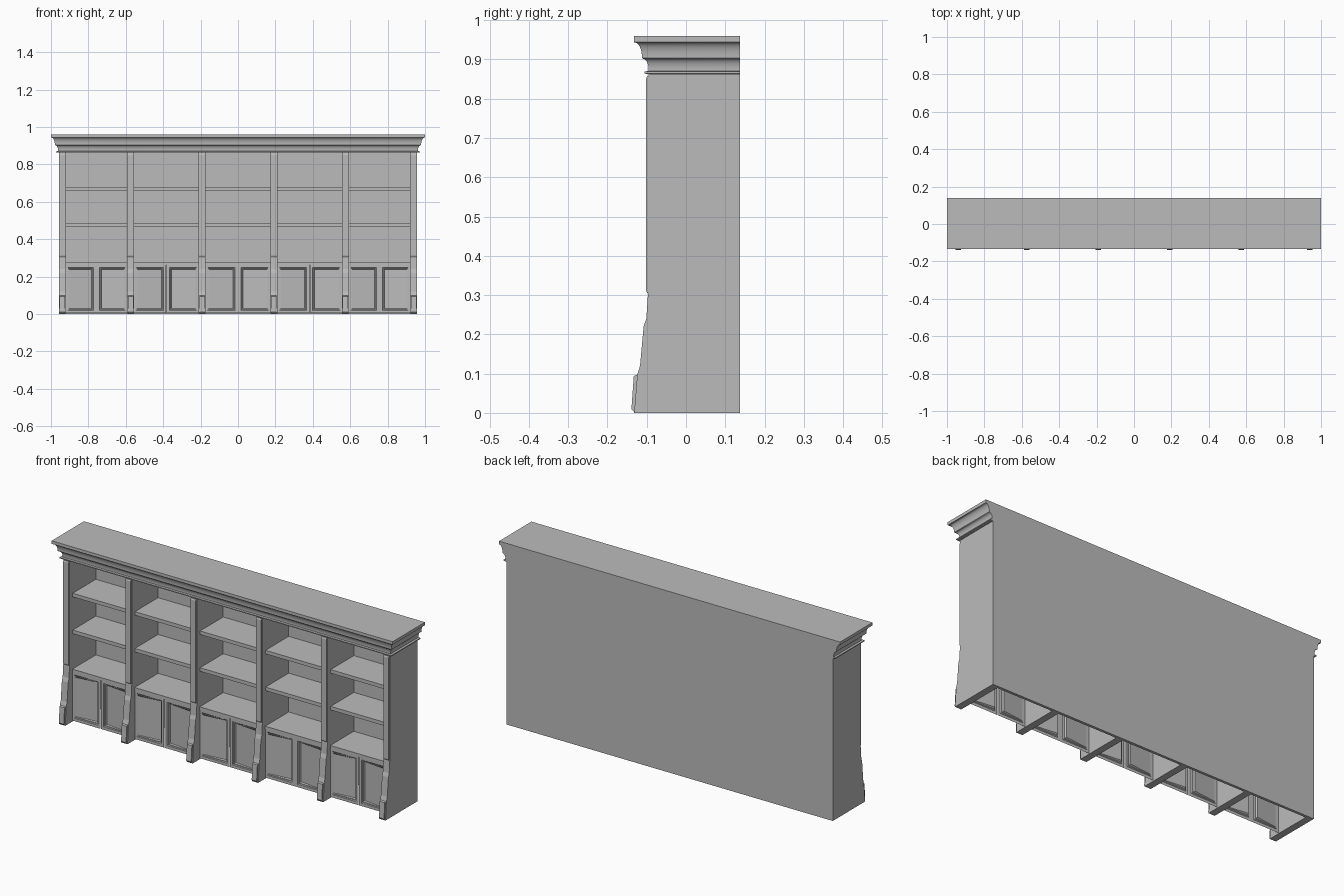
import bpy, bmesh, math

cube = bpy.data.objects.get("Cube")
if cube:
    bpy.data.objects.remove(cube, do_unlink=True)

# One painted finish
paint = bpy.data.materials.new("grey paint")
paint.use_nodes = True
colour = (0.5, 0.5, 0.5, 1)
paint.diffuse_color = colour
paint.node_tree.nodes["Principled BSDF"].inputs["Base Color"].default_value = colour

POST_W = 0.037
POSTS = [s * x for x in (0.192, 0.574, 0.939) for s in (-1, 1)]
POSTS.sort()
BAYS = [(a + POST_W / 2, b - POST_W / 2) for a, b in zip(POSTS, POSTS[1:])]
FRONT, SHELF_FRONT, BACK = -0.095, -0.07, 0.138


def finish(bm, name):
    bmesh.ops.recalc_face_normals(bm, faces=bm.faces)
    mesh = bpy.data.meshes.new(name)
    bm.to_mesh(mesh)
    bm.free()
    mesh.materials.append(paint)
    obj = bpy.data.objects.new(name, mesh)
    bpy.context.collection.objects.link(obj)
    return obj


def loft(name, rings, caps=True):
    """Join rings of points into one skin."""
    bm = bmesh.new()
    loops = [[bm.verts.new(p) for p in ring] for ring in rings]
    n = len(loops[0])
    for a, b in zip(loops, loops[1:]):
        for i in range(n):
            j = (i + 1) % n
            bm.faces.new((a[i], a[j], b[j], b[i]))
    if caps:
        bm.faces.new(loops[0])
    bm.faces.new(loops[-1])
    return finish(bm, name)


def box(name, x0, x1, y0, y1, z0, z1):
    ring = [(x0, y0), (x1, y0), (x1, y1), (x0, y1)]
    return loft(name, [[(x, y, z) for x, y in ring] for z in (z0, z1)])


def slab(name, x, width, profile):
    """Side profile of (y, z) points given thickness along x."""
    return loft(name, [[(x + s * width / 2, y, z) for y, z in profile] for s in (-1, 1)])


# Back panel
box("back_panel", POSTS[0], POSTS[-1], 0.124, BACK, 0, 0.87)

# Posts with flared lower brackets, raised strips and feet
flare = [(-0.132, 0), (-0.124, 0.098), (-0.117, 0.12), (-0.108, 0.22),
         (-0.101, 0.24), (-0.097, 0.3), (FRONT, 0.305), (FRONT, 0.87)]
foot = [(-0.12, 0.002), (-0.132, 0.002), (-0.139, 0.01), (-0.133, 0.094), (-0.12, 0.099)]
strip = [(-0.09, 0.305), (-0.099, 0.305), (-0.102, 0.312),
         (-0.102, 0.85), (-0.099, 0.857), (-0.09, 0.857)]
for x in POSTS:
    slab("post", x, POST_W, flare + [(BACK, 0.87), (BACK, 0)])
    slab("post_foot", x, POST_W - 0.008, foot)
    slab("post_strip", x, POST_W - 0.006, strip)


# Cabinet door: a thin sheet whose panel sinks towards the meeting edge
def door(outer, meeting, z0, z1):
    side = 1 if meeting > outer else -1
    rings = []
    for inset, depth in ((0, 0), (0.015, 0), (0.018, 0.006), (0.022, 0.006), (0.026, 0.014)):
        a, b = outer + side * inset * 0.7, meeting - side * inset
        low, high = z0 + inset, z1 - inset
        rings.append([(a, SHELF_FRONT, low), (b, SHELF_FRONT + depth, low),
                      (b, SHELF_FRONT + depth, high), (a, SHELF_FRONT, high)])
    loft("cabinet_door", rings, caps=False)


# Shelves, cabinet tops and door pairs
for x0, x1 in BAYS:
    for z in (0.465, 0.66):
        box("shelf", x0, x1, SHELF_FRONT, 0.126, z, z + 0.019)
    box("cabinet_top", x0, x1, SHELF_FRONT - 0.003, 0.126, 0.262, 0.278)
    middle = (x0 + x1) / 2
    door(x0, middle - 0.001, 0.004, 0.264)
    door(x1, middle + 0.001, 0.004, 0.264)


# Cornice: two stacked coves under a flat cap, running round three sides
def cove(r0, z0, r1, z1, steps=8):
    angles = [math.pi / 2 * i / steps for i in range(steps + 1)]
    return [(r1 - (r1 - r0) * math.cos(t), z0 + (z1 - z0) * math.sin(t))[:2]
            for t in angles]


def surround(reach, z):
    x, y = 0.962 + reach, FRONT - reach
    return [(-x, y, z), (x, y, z), (x, BACK, z), (-x, BACK, z)]


moulding = [(0, 0.862)] + cove(0, 0.873, 0.015, 0.902)
moulding += cove(0.017, 0.904, 0.035, 0.943) + [(0.038, 0.944), (0.038, 0.96)]
cornice = loft("cornice", [surround(r, z) for r, z in moulding])
loft("cornice_bead", [surround(r, z) for r, z in
                      ((0.005, 0.863), (0.011, 0.864), (0.011, 0.869), (0.005, 0.87))])

bpy.ops.object.select_all(action="DESELECT")
cornice.select_set(True)
bpy.context.view_layer.objects.active = cornice
bpy.ops.object.shade_smooth_by_angle(angle=math.radians(35))
